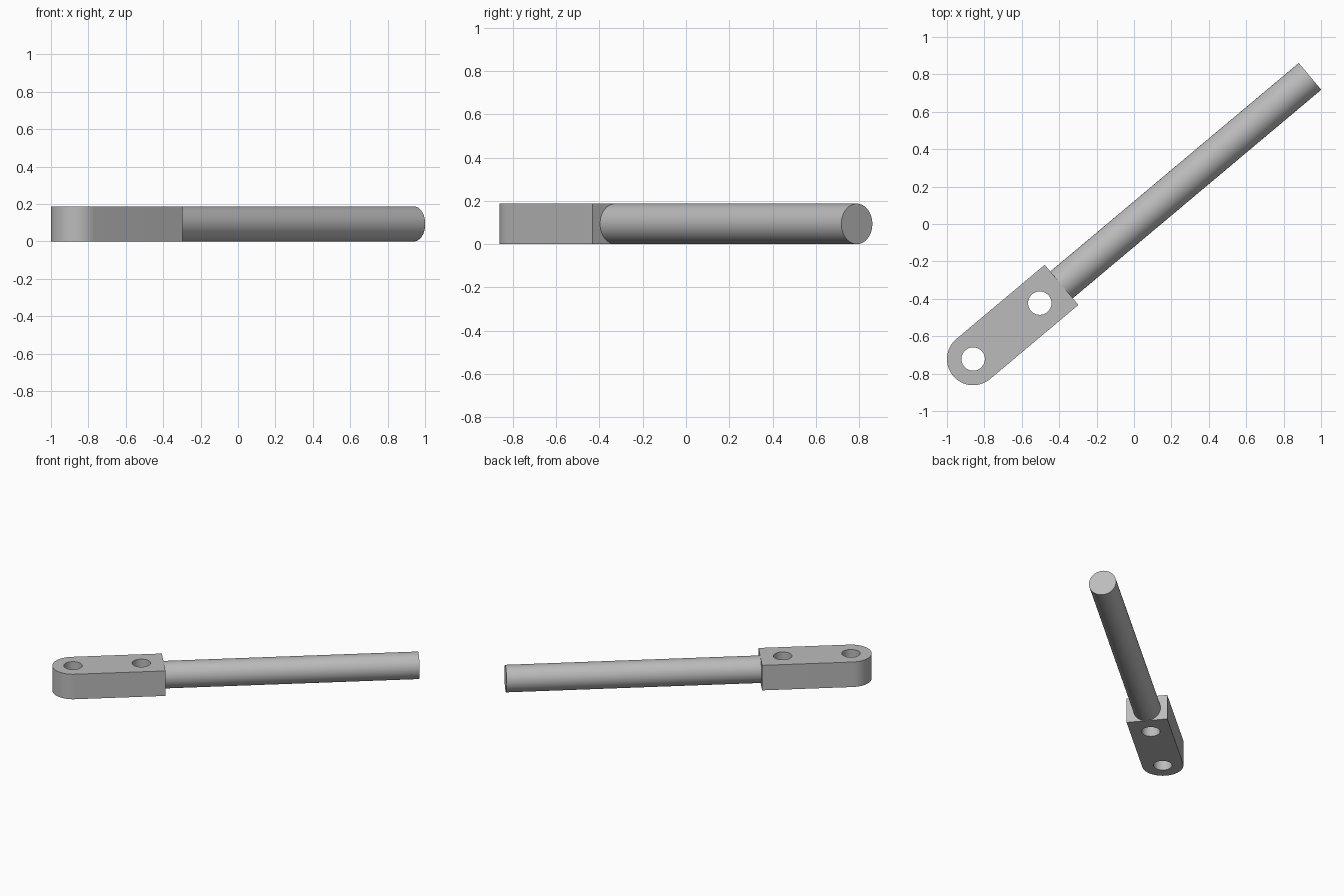
import bpy, bmesh
from math import radians, sin, cos, pi
from mathutils import Matrix

old = bpy.data.objects.get("Cube")
if old:
    bpy.data.objects.remove(old, do_unlink=True)

HEIGHT = 0.187
END_R = 0.14        # rounded end of the block
BLOCK_LEN = 0.617   # from first hole centre to the square end
HOLE_R = 0.0625
HOLE_GAP = 0.465
ROD_R = HEIGHT / 2
TIP = 2.351         # from first hole centre to the rod tip
# Local x runs along the part, origin at the first hole
FRAME = Matrix.Translation((-0.86, -0.722, 0)) @ Matrix.Rotation(radians(40), 4, 'Z')

grey = bpy.data.materials.new("steel_grey")
grey.use_nodes = True
colour = (0.5, 0.5, 0.5, 1)
grey.diffuse_color = colour
grey.node_tree.nodes["Principled BSDF"].inputs["Base Color"].default_value = colour


def make_object(name, bm):
    bmesh.ops.recalc_face_normals(bm, faces=bm.faces)
    mesh = bpy.data.meshes.new(name)
    bm.to_mesh(mesh)
    bm.free()
    mesh.materials.append(grey)
    obj = bpy.data.objects.new(name, mesh)
    obj.matrix_world = FRAME
    bpy.context.collection.objects.link(obj)
    return obj


def cylinder(name, radius, length, matrix):
    bm = bmesh.new()
    bmesh.ops.create_cone(bm, cap_ends=True, segments=64, radius1=radius,
                          radius2=radius, depth=length, matrix=matrix)
    return make_object(name, bm)


def activate(obj):
    bpy.ops.object.select_all(action='DESELECT')
    obj.select_set(True)
    bpy.context.view_layer.objects.active = obj


# Block: half-round profile with a square end, extruded upward
bm = bmesh.new()
arc = [pi / 2 + pi * i / 32 for i in range(33)]
profile = [(END_R * cos(a), END_R * sin(a)) for a in arc]
profile += [(BLOCK_LEN, -END_R), (BLOCK_LEN, END_R)]
base = bm.faces.new([bm.verts.new((x, y, 0)) for x, y in profile])
top = bmesh.ops.extrude_face_region(bm, geom=[base])["geom"]
bmesh.ops.translate(bm, vec=(0, 0, HEIGHT),
                    verts=[v for v in top if isinstance(v, bmesh.types.BMVert)])
block = make_object("clevis_block", bm)

# Two through holes
for x in (0, HOLE_GAP):
    cutter = cylinder("hole_cutter", HOLE_R, HEIGHT * 2,
                      Matrix.Translation((x, 0, HEIGHT / 2)))
    cutter.hide_render = True
    mod = block.modifiers.new("hole", 'BOOLEAN')
    mod.operation = 'DIFFERENCE'
    mod.solver = 'EXACT'
    mod.object = cutter
    activate(block)
    bpy.ops.object.modifier_apply(modifier=mod.name)
    bpy.data.objects.remove(cutter, do_unlink=True)

# Round rod butted against the square end
rod = cylinder("rod", ROD_R, TIP - BLOCK_LEN,
               Matrix.Translation(((TIP + BLOCK_LEN) / 2, 0, ROD_R))
               @ Matrix.Rotation(pi / 2, 4, 'Y'))

for part in (block, rod):
    activate(part)
    bpy.ops.object.shade_smooth_by_angle(angle=radians(30))
